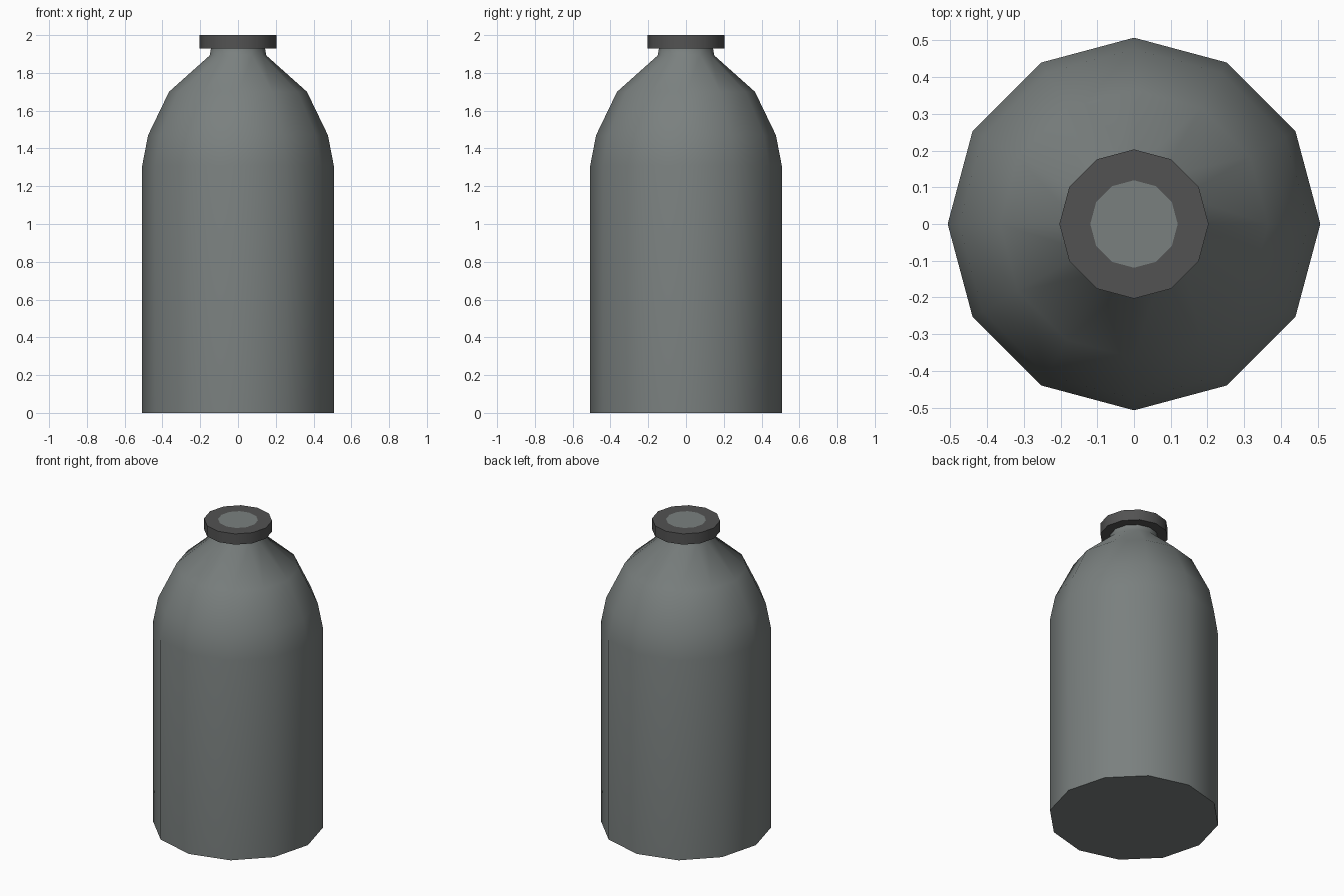
import bpy, bmesh, math

if "Cube" in bpy.data.objects:
    bpy.data.objects.remove(bpy.data.objects["Cube"])

SIDES = 12

def material(name, rgb):
    m = bpy.data.materials.new(name)
    m.diffuse_color = (*rgb, 1.0)
    m.use_nodes = True
    m.node_tree.nodes["Principled BSDF"].inputs["Base Color"].default_value = m.diffuse_color
    return m

glass = material("grey_green_body", (0.195, 0.216, 0.212))
dark = material("dark_grey_cap", (0.085, 0.085, 0.085))

def ring(bm, r, z, n=SIDES):
    return [bm.verts.new((r * math.cos(2 * math.pi * i / n),
                          r * math.sin(2 * math.pi * i / n), z)) for i in range(n)]

def lathe(name, profile, mats, cap_top=True, cap_bottom=True):
    """Turn a (radius, height) profile into a faceted solid around z."""
    bm = bmesh.new()
    rings = [ring(bm, r, z) for r, z in profile]
    for a, b in zip(rings, rings[1:]):
        for i in range(SIDES):
            j = (i + 1) % SIDES
            bm.faces.new((a[i], a[j], b[j], b[i]))
    if cap_bottom:
        bm.faces.new(rings[0][::-1])
    if cap_top:
        bm.faces.new(rings[-1])
    me = bpy.data.meshes.new(name)
    bm.to_mesh(me)
    bm.free()
    for m in mats:
        me.materials.append(m)
    ob = bpy.data.objects.new(name, me)
    bpy.context.collection.objects.link(ob)
    bpy.ops.object.select_all(action='DESELECT')
    ob.select_set(True)
    bpy.context.view_layer.objects.active = ob
    bpy.ops.object.shade_smooth_by_angle(angle=math.radians(40))
    return ob

# Bottle: straight wall, rounded shoulder, short neck
lathe("bottle_body", [(0.507, 0), (0.507, 1.31), (0.476, 1.47), (0.365, 1.70),
                      (0.15, 1.892), (0.143, 1.93)], [glass], cap_top=False)

# Stopper rim: flat underside, straight side, top
lathe("cap", [(0.143, 1.93), (0.203, 1.93), (0.203, 2.0), (0.119, 2.0)], [dark],
      cap_top=False, cap_bottom=False)

# Light round centre set flush into the cap top
bm = bmesh.new()
bm.faces.new(ring(bm, 0.119, 2.0))
me = bpy.data.meshes.new("cap_centre")
bm.to_mesh(me)
bm.free()
me.materials.append(glass)
bpy.context.collection.objects.link(bpy.data.objects.new("cap_centre", me))
